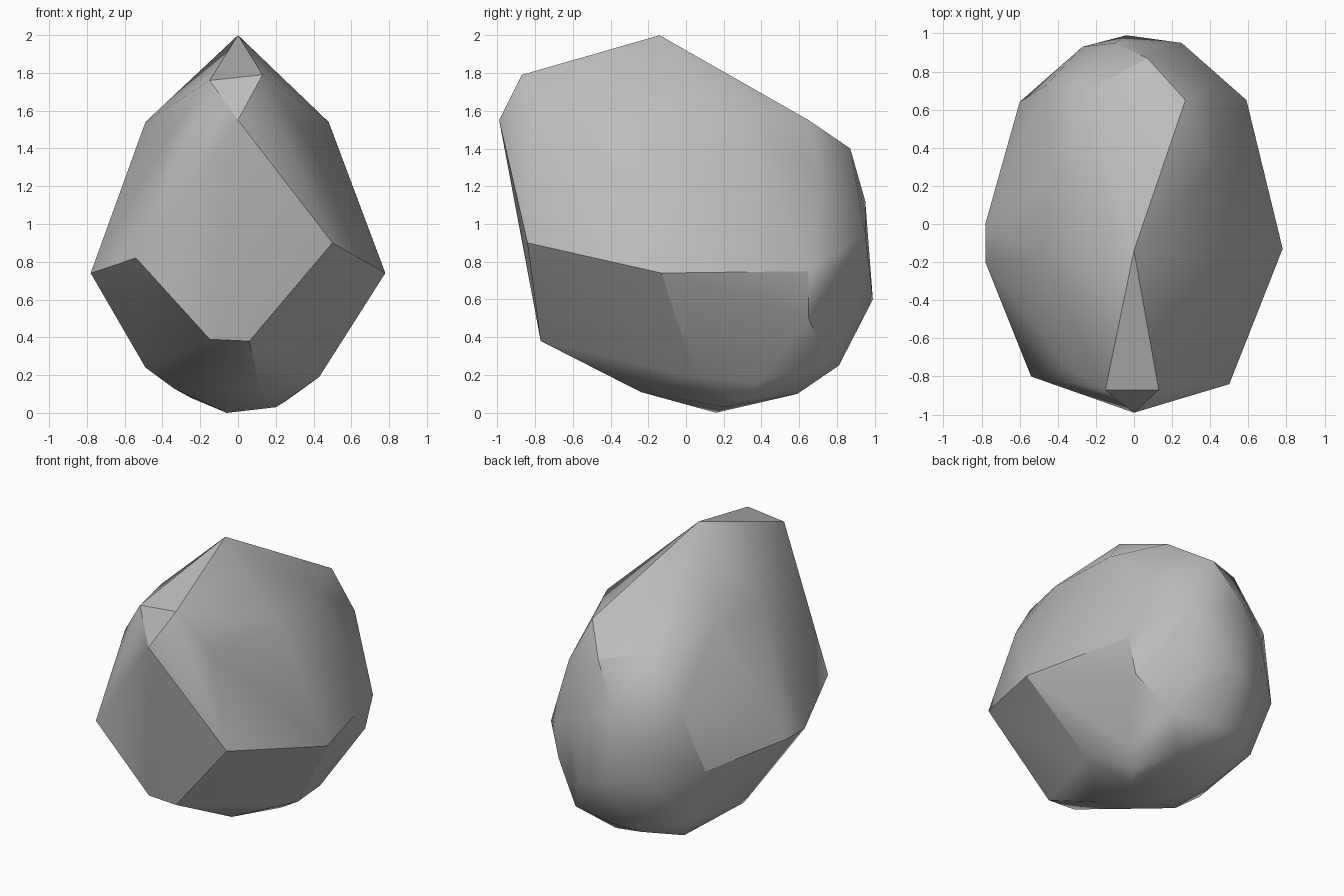
import bpy
import bmesh
import math

cube = bpy.data.objects.get("Cube")
if cube:
    bpy.data.objects.remove(cube, do_unlink=True)


def flat_colour(name, value):
    """One plain grey material, shown alike in the viewport and in a render."""
    mat = bpy.data.materials.new(name)
    mat.use_nodes = True
    colour = (value, value, value, 1.0)
    mat.diffuse_color = colour
    shader = next(n for n in mat.node_tree.nodes if n.type == "BSDF_PRINCIPLED")
    shader.inputs["Base Color"].default_value = colour
    shader.inputs["Roughness"].default_value = 0.8
    return mat


def convex_stone(name, corner_groups, material, smooth_angle):
    """Wrap a tight convex skin around the corner points."""
    bm = bmesh.new()
    for group in corner_groups:
        for corner in group:
            bm.verts.new(corner)
    result = bmesh.ops.convex_hull(bm, input=bm.verts[:])
    unused = {e for e in result["geom_interior"] + result["geom_unused"]
              if isinstance(e, bmesh.types.BMVert)}
    bmesh.ops.delete(bm, geom=list(unused), context="VERTS")
    # merge almost coplanar triangles into broad chipped facets
    bmesh.ops.dissolve_limit(bm, angle_limit=math.radians(1),
                             verts=bm.verts[:], edges=bm.edges[:])
    bmesh.ops.recalc_face_normals(bm, faces=bm.faces[:])
    mesh = bpy.data.meshes.new(name)
    bm.to_mesh(mesh)
    bm.free()
    mesh.materials.append(material)
    obj = bpy.data.objects.new(name, mesh)
    bpy.context.collection.objects.link(obj)
    bpy.ops.object.select_all(action="DESELECT")
    obj.select_set(True)
    bpy.context.view_layer.objects.active = obj
    bpy.ops.object.shade_smooth_by_angle(angle=smooth_angle)
    # let the broad facets dominate the soft shading
    weighted = obj.modifiers.new("broad facets", "WEIGHTED_NORMAL")
    weighted.keep_sharp = True
    return obj


# peak, brow and the flat chipped front
front = [
    (0, -.14, 2), (-.15, -.87, 1.76), (.13, -.87, 1.79), (0, -.99, 1.55),
    (.5, -.84, .9), (-.54, -.8, .82), (-.15, -.77, .39), (.06, -.77, .38),
    (.34, -.76, 1.5), (-.34, -.76, 1.5),
]

# widest points and shoulders
sides = [
    (.78, -.13, .74), (-.78, -.2, .74), (-.78, 0, .74),
    (.48, -.21, 1.54), (-.49, -.16, 1.54), (.42, .27, 1.57), (-.42, .27, 1.55),
    (.59, .65, .75), (-.6, .64, .71),
]

# rounded back
back = [
    (.27, .65, 1.55), (-.24, .7, 1.47), (.07, .87, 1.4), (.4, .72, 1.26),
    (-.46, .73, 1.13), (-.1, .95, 1.12), (.25, .95, .95), (-.27, .93, .9),
    (-.04, .99, .6), (.2, .9, .54), (-.36, .83, .58),
    (.53, .65, .5), (-.46, .6, .3),
]

# rounded underside
base = [
    (.33, .75, .26), (.01, .81, .25), (-.22, .81, .25), (.13, .59, .1),
    (-.3, .45, .11), (.43, .05, .19), (.37, .38, .16), (.25, .3, .06),
    (.2, .2, .03), (-.06, .16, 0), (-.25, .3, .08), (-.49, .06, .24),
    (-.34, 0, .13), (-.12, -.22, .14), (.12, -.24, .11),
]

stone_grey = flat_colour("stone grey", 0.5)
convex_stone("boulder", (front, sides, back, base), stone_grey, math.radians(30))
